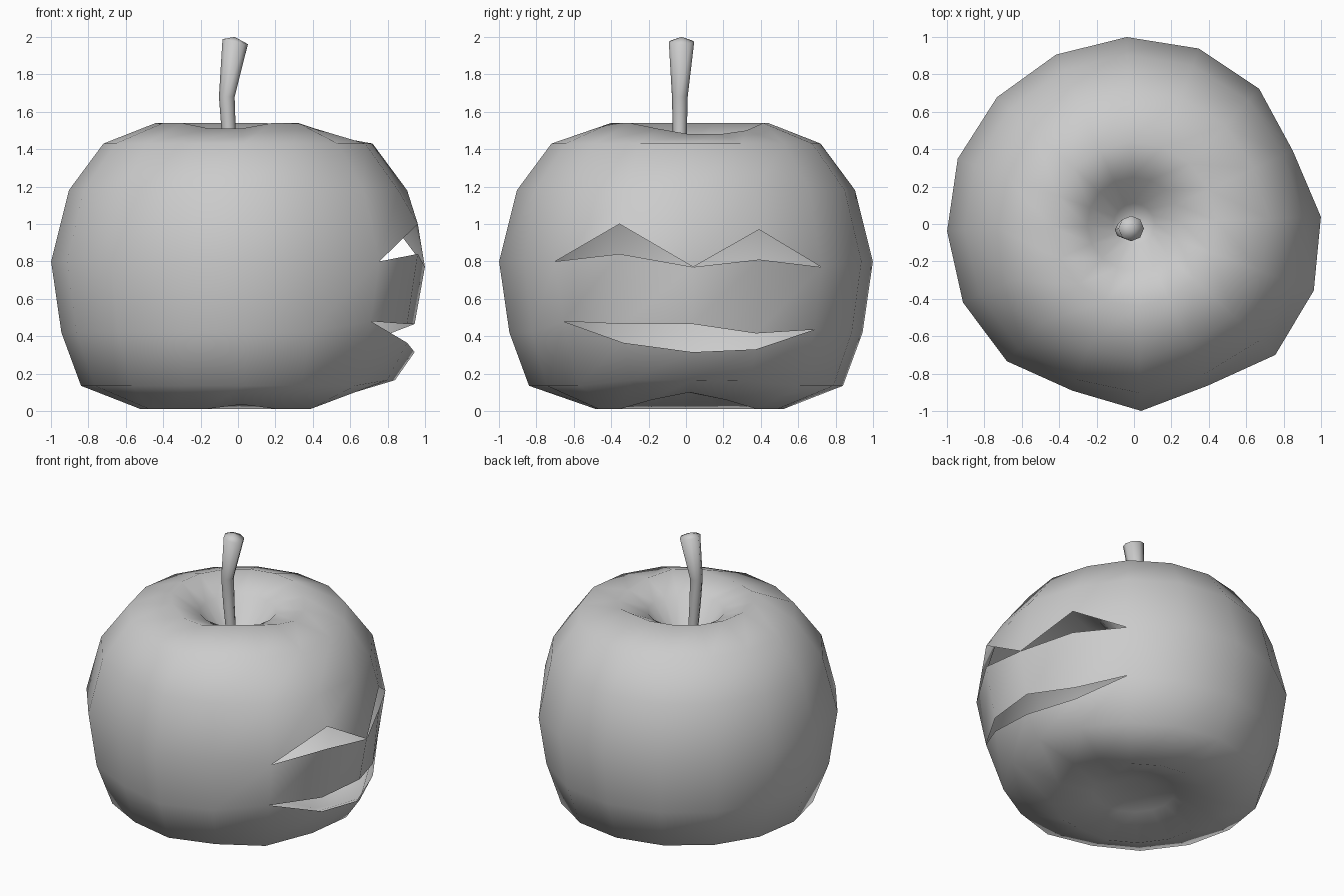
import bpy, bmesh
from math import sin, cos, pi, radians

if "Cube" in bpy.data.objects:
    bpy.data.objects.remove(bpy.data.objects["Cube"])

N = 16
COL = [1.0, .935, .985, 1.0, 1.0, .997, .998, 1.005,
       1.0, 1.006, 1.0, .95, 1.0, .95, 1.03, 1.025]   # wobble per column

# (radius, height, wobble amount, {column: height override})
BOTTOM = [(.10, .14, 0, {}), (.27, .10, 0, {}),
          (.52, .01, .3, {0: .10, 1: .06, 15: .06, 12: .035}),
          (.84, .135, .5, {0: .165, 1: .16, 15: .165})]
MOUTH_LOW = (.945, .42, .8, {14: .48, 15: .365, 0: .315, 1: .33, 2: .435})
MOUTH_TOP = (.945, .42, .8, {14: .48, 15: .465, 0: .465, 1: .415, 2: .435})
EYES_LOW = (1.0, .80, 1, {15: .84, 0: .77, 1: .81, 2: .77})
EYES_TOP = (1.0, .80, 1, {15: 1.0, 0: .77, 1: .97, 2: .77})
TOP = [(.905, 1.18, .4, {}), (.72, 1.43, .3, {}),
       (.44, 1.54, 0, {15: 1.51, 0: 1.48, 1: 1.48, 2: 1.50, 12: 1.51, 11: 1.51}),
       (.25, 1.44, 0, {}), (.11, 1.25, 0, {})]


def make_object(name, bm):
    mesh = bpy.data.meshes.new(name)
    bm.to_mesh(mesh)
    bm.free()
    for p in mesh.polygons:
        p.use_smooth = True
    ob = bpy.data.objects.new(name, mesh)
    bpy.context.collection.objects.link(ob)
    return ob


def bridge(bm, low, high):
    n = len(low)
    for i in range(n):
        j = (i + 1) % n
        bm.faces.new((low[i], low[j], high[j], high[i]))


def fan(bm, ring, point, up):
    c = bm.verts.new(point)
    n = len(ring)
    for i in range(n):
        a, b = ring[i], ring[(i + 1) % n]
        bm.faces.new((a, b, c) if up else (b, a, c))


def apple_ring(bm, spec, share=None, split=()):
    # vertices are shared with another ring except at the split columns
    r, z, amount, heights = spec
    out = []
    for i in range(N):
        if share and i not in split:
            out.append(share[i])
            continue
        a = radians(2.2) + 2 * pi * i / N
        rad = r * (1 + (COL[i] - 1) * amount)
        out.append(bm.verts.new((rad * cos(a), rad * sin(a), heights.get(i, z))))
    return out


# Hollow fruit body with open slits on the +x side
bm = bmesh.new()
rings = [apple_ring(bm, s) for s in BOTTOM]
fan(bm, rings[0], (0, 0, .13), False)
for a, b in zip(rings, rings[1:]):
    bridge(bm, a, b)
mouth_low = apple_ring(bm, MOUTH_LOW)
mouth_top = apple_ring(bm, MOUTH_TOP, mouth_low, (15, 0, 1))
eyes_low = apple_ring(bm, EYES_LOW)
eyes_top = apple_ring(bm, EYES_TOP, eyes_low, (15, 1))
bridge(bm, rings[-1], mouth_low)
bridge(bm, mouth_top, eyes_low)
upper = [eyes_top] + [apple_ring(bm, s) for s in TOP]
for a, b in zip(upper, upper[1:]):
    bridge(bm, a, b)
fan(bm, upper[-1], (0, 0, 1.2), True)
make_object("apple_body", bm)

# Bent stem flaring to a slanted, slightly domed tip
bm = bmesh.new()
prev = None
for x, y, z, r, tilt in [(-.025, -.03, 1.18, .03, 0), (-.05, -.033, 1.5, .038, 0),
                         (-.06, -.033, 1.68, .042, 0), (-.015, -.024, 1.975, .068, -.2)]:
    ring = []
    for i in range(8):
        dx, dy = r * cos(2 * pi * i / 8), r * sin(2 * pi * i / 8)
        ring.append(bm.verts.new((x + dx, y + dy, z + tilt * dx)))
    if prev:
        bridge(bm, prev, ring)
    prev = ring
fan(bm, prev, (-.018, -.024, 2.0), True)
make_object("stem", bm)
